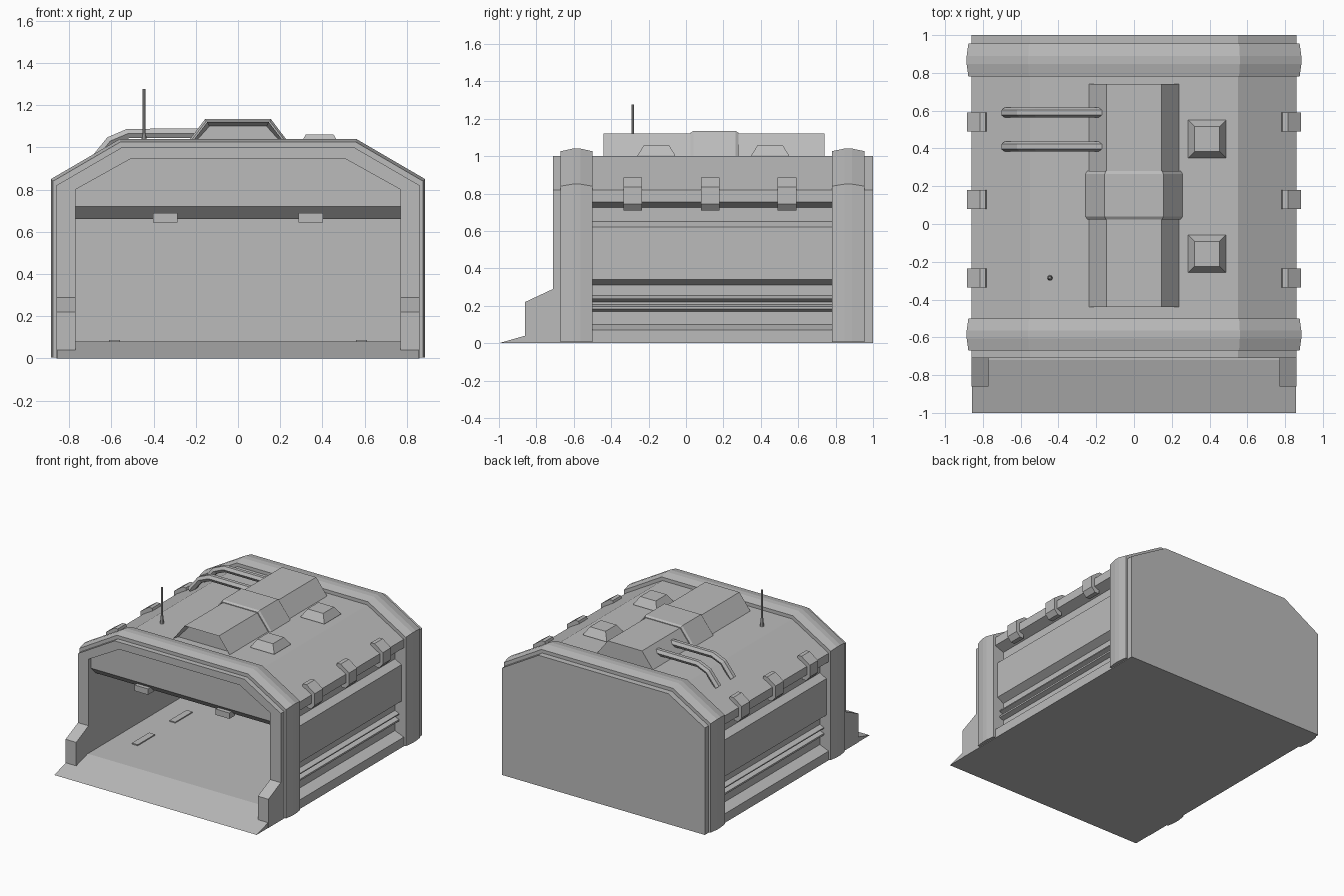
import bpy
import bmesh

cube = bpy.data.objects.get("Cube")
if cube:
    bpy.data.objects.remove(cube, do_unlink=True)

grey = bpy.data.materials.new("plain_grey")
grey.use_nodes = True
grey.diffuse_color = (0.5, 0.5, 0.5, 1)
grey.node_tree.nodes["Principled BSDF"].inputs["Base Color"].default_value = (0.5, 0.5, 0.5, 1)


def finish(name, bm):
    bmesh.ops.recalc_face_normals(bm, faces=bm.faces)
    mesh = bpy.data.meshes.new(name)
    bm.to_mesh(mesh)
    bm.free()
    mesh.materials.append(grey)
    obj = bpy.data.objects.new(name, mesh)
    bpy.context.collection.objects.link(obj)
    return obj


def loft(name, rings, closed=True):
    """Join matching rings of points; cap the ends of closed ones."""
    bm = bmesh.new()
    rows = [[bm.verts.new(p) for p in ring] for ring in rings]
    n = len(rows[0])
    for a, b in zip(rows, rows[1:]):
        for i in range(n if closed else n - 1):
            j = (i + 1) % n
            bm.faces.new((a[i], a[j], b[j], b[i]))
    if closed:
        bm.faces.new(rows[0])
        bm.faces.new(rows[-1])
    else:
        bm.faces.new([r[0] for r in rows])
        bm.faces.new([r[-1] for r in rows])
    return finish(name, bm)


def along_y(name, profile, y0, y1):
    return loft(name, [[(x, y, z) for x, z in profile] for y in (y0, y1)])


def along_x(name, profile, x0, x1):
    return loft(name, [[(x, y, z) for y, z in profile] for x in (x0, x1)])


def mirrored(half):
    """Complete a half outline (right side, bottom to top) across x = 0."""
    return half + [(-x, z) for x, z in reversed(half)]


def box(name, x0, x1, y0, y1, z0, z1):
    return along_y(name, [(x0, z0), (x1, z0), (x1, z1), (x0, z1)], y0, y1)


body = mirrored([(0.86, 0), (0.86, 0.82), (0.55, 1.0)])
opening = mirrored([(0.77, 0), (0.77, 0.8), (0.51, 0.945)])
infill = mirrored([(0.77, 0.72), (0.77, 0.8), (0.51, 0.945)])
portal = body + opening[::-1]

# Shell: end frames, closed back, roof and lowered ceiling
along_y("front_frame", portal, -0.71, -0.5)
along_y("rear_frame", portal, 0.78, 0.95)
along_y("back_wall", body, 0.95, 1.0)
along_y("door_header", infill, -0.68, -0.5)
along_y("rear_header", infill, 0.78, 0.95)
along_y("roof", mirrored([(0.77, 0.72), (0.86, 0.755), (0.86, 0.82), (0.55, 1.0)]), -0.5, 0.78)
along_x("ceiling", [(-0.68, 0.72), (-0.62, 0.66), (0.95, 0.66), (0.95, 0.72)], -0.77, 0.77)

# Floor and entry ramp
box("floor", -0.77, 0.77, -0.72, 0.95, 0, 0.08)
along_x("ramp", [(-1, 0), (-0.86, 0.04), (-0.72, 0.08), (-0.72, 0)], -0.858, 0.858)

# Side wall section with panel, ribs and plinth
wall = [(0.77, 0), (0.86, 0), (0.86, 0.07), (0.785, 0.10), (0.785, 0.17),
        (0.82, 0.182), (0.82, 0.195), (0.785, 0.207), (0.785, 0.22),
        (0.82, 0.232), (0.82, 0.24), (0.785, 0.255), (0.785, 0.31),
        (0.84, 0.34), (0.84, 0.62), (0.785, 0.65), (0.785, 0.73), (0.77, 0.73)]
clip = [(0.775, 0.85), (0.785, 0.885), (0.815, 0.885), (0.885, 0.835),
        (0.885, 0.745), (0.855, 0.71), (0.82, 0.71), (0.82, 0.82)]
foot = [(-0.86, 0), (-0.86, 0.22), (-0.71, 0.29), (-0.71, 0)]
for s, side in ((1, "left"), (-1, "right")):
    along_y(side + "_wall", [(s * x, z) for x, z in wall], -0.5, 0.78)
    along_x(side + "_door_foot", foot, s * 0.77, s * 0.86)
    for y in (-0.285, 0.13, 0.54):
        along_y(side + "_roof_clip", [(s * x, z) for x, z in clip], y - 0.05, y + 0.05)
    for y in (-0.31, 0.145, 0.6):
        box(side + "_floor_marker", s * 0.56, s * 0.61, y - 0.105, y + 0.105, 0.078, 0.088)
    box(side + "_door_lamp", s * 0.287, s * 0.403, -0.68, -0.61, 0.645, 0.69)

# Bulging arch bands over the two end frames
inner = mirrored([(0.86, 0.005), (0.86, 0.82), (0.55, 1.0)])
outer = mirrored([(0.886, 0.005), (0.886, 0.85), (0.56, 1.04)])
for name, y0, y1 in (("front_arch", -0.67, -0.5), ("rear_arch", 0.955, 0.78)):
    rings = []
    for f, t in ((0, 0), (0, 0.65), (0.38, 1), (0.62, 1), (1, 0.65), (1, 0)):
        y = y0 + (y1 - y0) * f
        rings.append([(a + (c - a) * t, y, b + (d - b) * t)
                      for (a, b), (c, d) in zip(inner, outer)])
    loft(name, rings, closed=False)

# Roof duct with recessed front grille and a wider collar
duct = along_y("roof_duct", mirrored([(0.245, 0.99), (0.145, 1.12)]), -0.44, 0.74)
bm = bmesh.new()
bm.from_mesh(duct.data)
front = [f for f in bm.faces if f.normal.y < -0.9]
bmesh.ops.inset_region(bm, faces=front, thickness=0.022)
bmesh.ops.translate(bm, verts=front[0].verts, vec=(0, 0.04, 0))
bm.to_mesh(duct.data)
bm.free()
collar = []
for y, g in ((0.025, 0.01), (0.04, 0), (0.265, 0), (0.28, 0.01)):
    collar.append([(x, y, z) for x, z in
                   mirrored([(0.265 - g, 0.99), (0.155 - g / 2, 1.135 - g)])])
loft("duct_collar", collar)

# Tapered roof vents
for y in (-0.158, 0.45):
    loft("roof_vent", [[(0.387 + sx * r, y + sy * r, z)
                        for sx, sy in ((-1, -1), (1, -1), (1, 1), (-1, 1))]
                       for r, z in ((0.1, 0.99), (0.1, 1.005), (0.066, 1.06))])

# Bent pipes from the duct down over the roof edge
path = [(-0.17, 1.066), (-0.52, 1.066), (-0.605, 1.03), (-0.685, 0.93)]
for y in (0.41, 0.59):
    curve = bpy.data.curves.new("roof_pipe", "CURVE")
    curve.dimensions = "3D"
    curve.bevel_depth = 0.026
    curve.bevel_resolution = 1
    curve.use_fill_caps = True
    spline = curve.splines.new("POLY")
    spline.points.add(len(path) - 1)
    for p, (x, z) in zip(spline.points, path):
        p.co = (x, y, z, 1)
    spline.use_smooth = False
    curve.materials.append(grey)
    bpy.context.collection.objects.link(bpy.data.objects.new("roof_pipe", curve))

# Antenna
for name, r1, r2, z0, z1 in (("antenna_base", 0.015, 0.01, 0.99, 1.06),
                             ("antenna_rod", 0.008, 0.007, 1.06, 1.277)):
    bm = bmesh.new()
    bmesh.ops.create_cone(bm, cap_ends=True, segments=8, radius1=r1, radius2=r2, depth=z1 - z0)
    bmesh.ops.translate(bm, verts=bm.verts, vec=(-0.445, -0.285, (z0 + z1) / 2))
    finish(name, bm)
